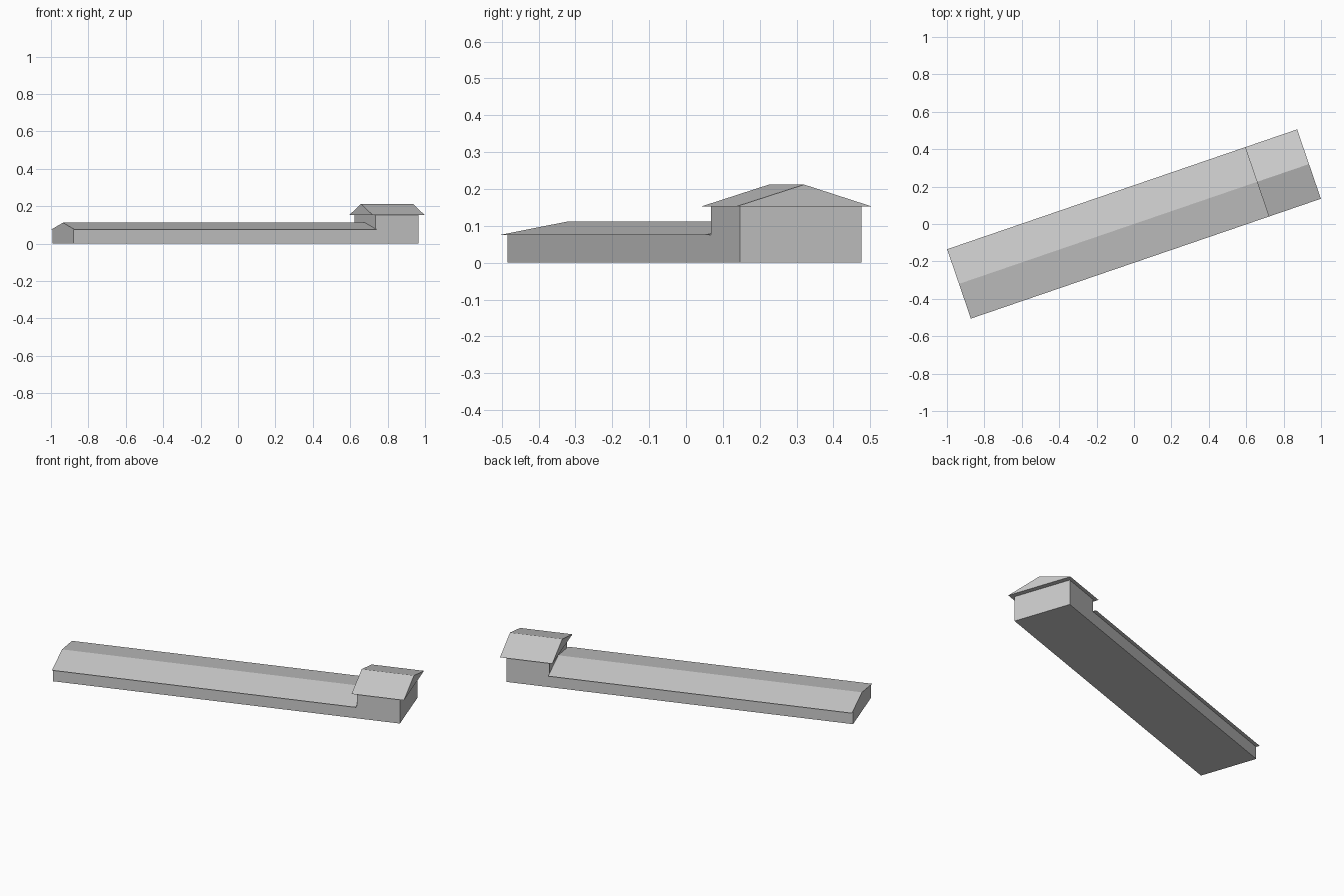
import bpy
import bmesh
import math
from mathutils import Matrix

cube = bpy.data.objects.get("Cube")
if cube:
    bpy.data.objects.remove(cube, do_unlink=True)

grey = bpy.data.materials.new("light_grey")
grey.use_nodes = True
grey.diffuse_color = (0.6, 0.6, 0.6, 1)
grey.node_tree.nodes["Principled BSDF"].inputs["Base Color"].default_value = (0.6, 0.6, 0.6, 1)

# The whole building stands turned about the vertical axis
TURN = Matrix.Rotation(math.radians(18.9), 4, "Z")
WALL, EAVE = 0.174, 0.196   # half widths


def extrude_profile(name, profile, start, end):
    """Extrude a closed (across, height) profile along the building's length."""
    bm = bmesh.new()
    face = bm.faces.new([bm.verts.new((start, v, z)) for v, z in profile])
    new = bmesh.ops.extrude_face_region(bm, geom=[face])["geom"]
    verts = [g for g in new if isinstance(g, bmesh.types.BMVert)]
    bmesh.ops.translate(bm, verts=verts, vec=(end - start, 0, 0))
    bmesh.ops.recalc_face_normals(bm, faces=bm.faces)
    bm.transform(TURN)
    mesh = bpy.data.meshes.new(name)
    bm.to_mesh(mesh)
    bm.free()
    mesh.materials.append(grey)
    obj = bpy.data.objects.new(name, mesh)
    bpy.context.collection.objects.link(obj)
    return obj


def walls(name, height, start, end):
    profile = [(-WALL, 0), (WALL, 0), (WALL, height), (-WALL, height)]
    return extrude_profile(name, profile, start, end)


def gable_roof(name, eave, ridge, start, end):
    profile = [(-EAVE, eave), (EAVE, eave), (0, ridge)]
    return extrude_profile(name, profile, start, end)


# Long low hall, ending against the tower
walls("hall_walls", 0.075, -0.989, 0.718)
gable_roof("hall_roof", 0.075, 0.112, -0.989, 0.718)

# Taller end block with a roof overhanging on all sides
walls("tower_walls", 0.152, 0.718, 0.96)
gable_roof("tower_roof", 0.152, 0.212, 0.695, 0.989)
